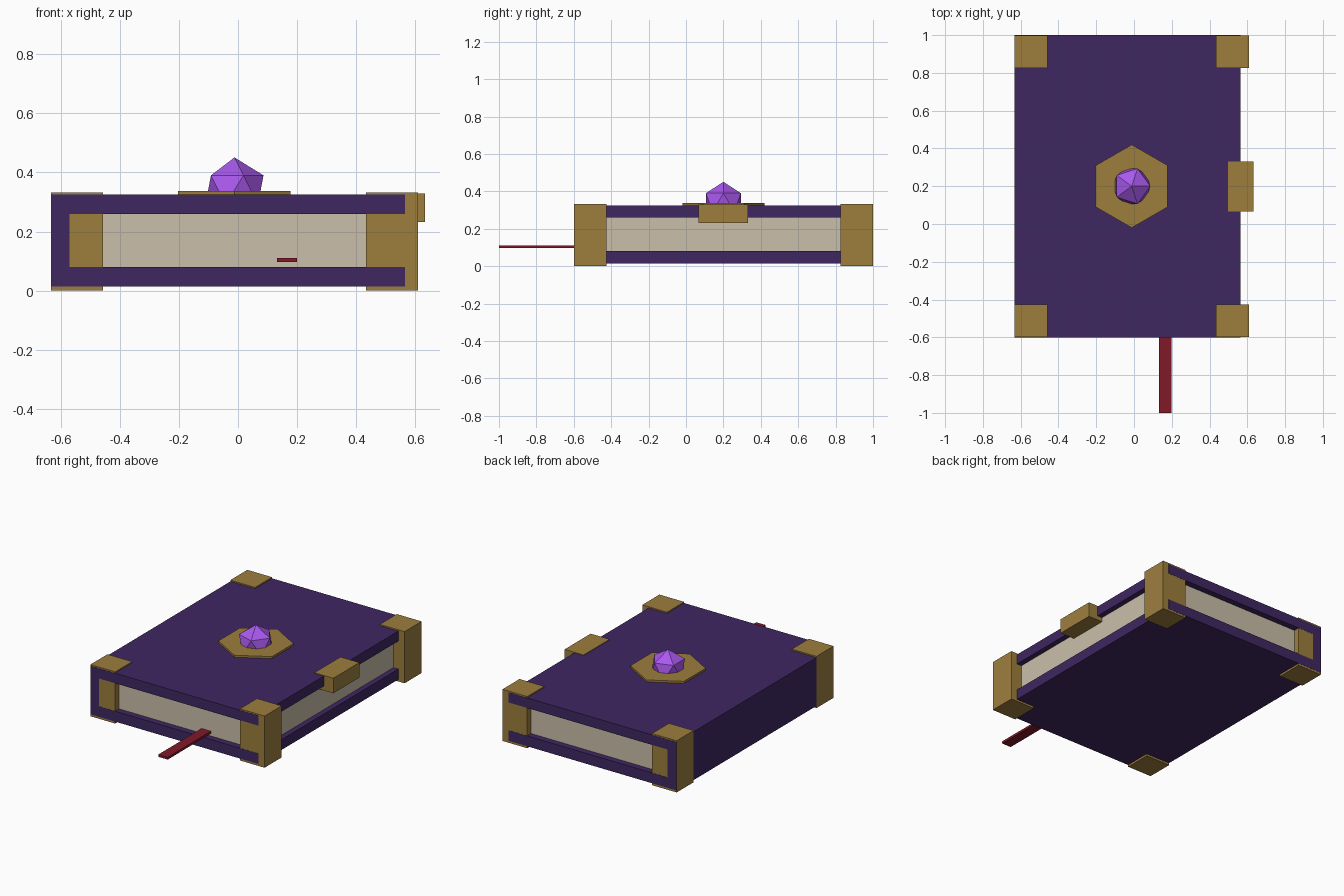
import bpy, math

if "Cube" in bpy.data.objects:
    bpy.data.objects.remove(bpy.data.objects["Cube"])


def material(name, rgb):
    m = bpy.data.materials.new(name)
    m.diffuse_color = (*rgb, 1)
    m.use_nodes = True
    m.node_tree.nodes["Principled BSDF"].inputs["Base Color"].default_value = m.diffuse_color
    return m


LEATHER = material("purple_leather", (0.05, 0.02, 0.12))
GOLD = material("aged_gold", (0.34, 0.21, 0.048))
PAPER = material("paper", (0.59, 0.52, 0.40))
RED = material("red_ribbon", (0.22, 0.01, 0.022))
CRYSTAL = material("violet_crystal", (0.40, 0.10, 0.85))


def finish(name, mat):
    ob = bpy.context.object
    ob.name = ob.data.name = name
    ob.data.materials.append(mat)
    return ob


def box(name, x, y, z, mat):
    """Box from (min, max) pairs on each axis."""
    bpy.ops.mesh.primitive_cube_add(size=1, location=[sum(r) / 2 for r in (x, y, z)])
    ob = bpy.context.object
    ob.scale = [r[1] - r[0] for r in (x, y, z)]
    bpy.ops.object.transform_apply(location=False, rotation=False, scale=True)
    return finish(name, mat)


# Covers, spine and page block
COVER_X, COVER_Y = (-0.632, 0.565), (-0.6, 1.0)
box("bottom_cover", COVER_X, COVER_Y, (0.013, 0.08), LEATHER)
box("top_cover", COVER_X, COVER_Y, (0.26, 0.325), LEATHER)
box("spine", (-0.632, -0.57), COVER_Y, (0.08, 0.26), LEATHER)
box("page_block", (-0.58, 0.53), (-0.56, 0.96), (0.078, 0.262), PAPER)

# Metal corner guards, a hair behind the cover ends
for side, x in (("spine", (-0.633, -0.457)), ("edge", (0.433, 0.609))):
    for end, y in (("front", (-0.599, -0.425)), ("back", (0.826, 0.999))):
        box(f"corner_guard_{side}_{end}", x, y, (0, 0.333), GOLD)

# Clasp on the opening edge
box("clasp", (0.498, 0.633), (0.067, 0.332), (0.232, 0.329), GOLD)

# Bookmark ribbon
box("bookmark_ribbon", (0.132, 0.199), (-1.0, -0.4), (0.096, 0.111), RED)

# Hexagonal setting and faceted gem
bpy.ops.mesh.primitive_cylinder_add(vertices=6, radius=0.22, depth=0.028,
                                    location=(-0.012, 0.2, 0.324))
finish("gem_setting", GOLD)
bpy.ops.mesh.primitive_ico_sphere_add(subdivisions=1, radius=0.11,
                                      location=(-0.012, 0.2, 0.341))
finish("gem", CRYSTAL)
